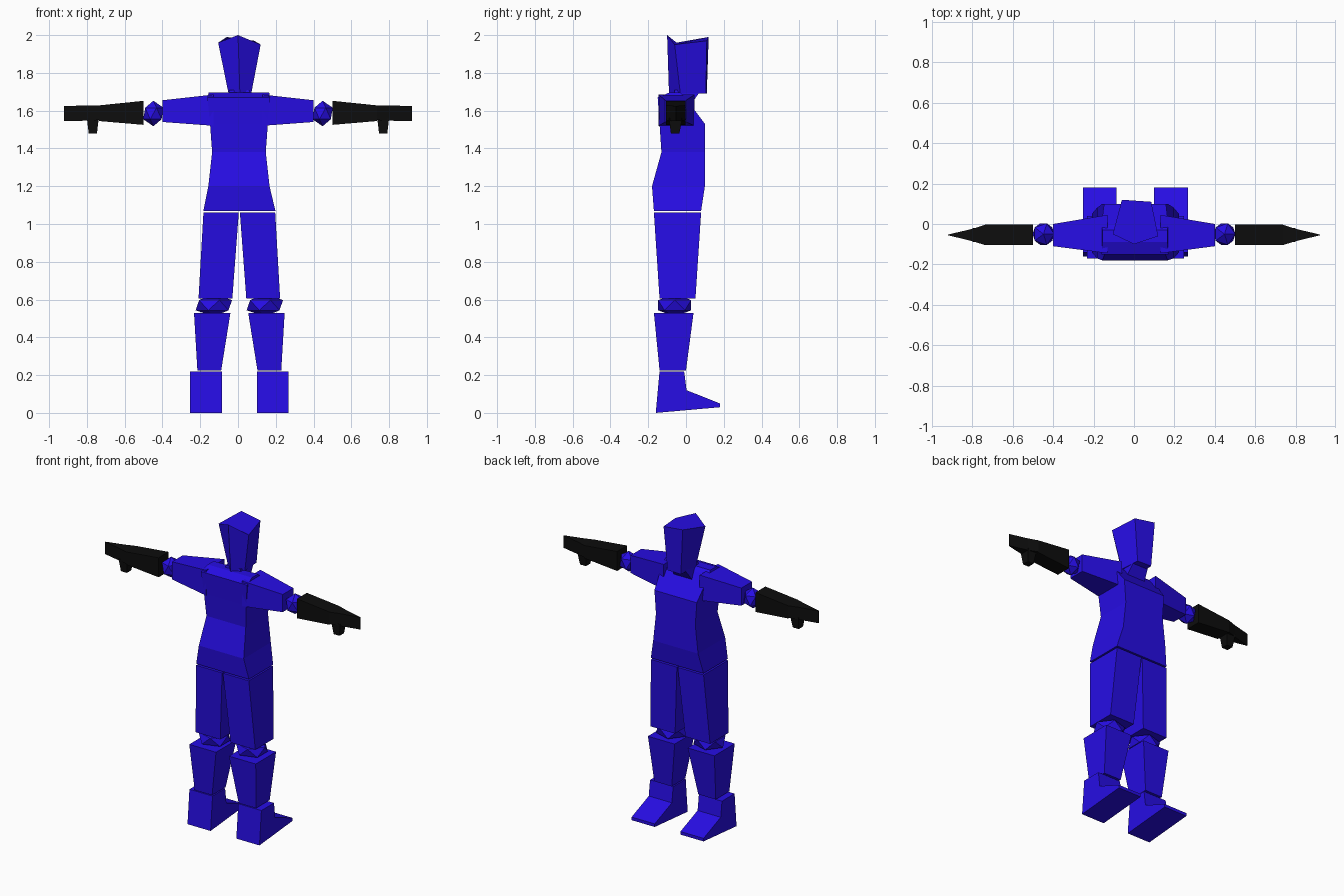
import bpy, bmesh
from mathutils import Vector

if "Cube" in bpy.data.objects:
    bpy.data.objects.remove(bpy.data.objects["Cube"])


def material(name, rgb):
    m = bpy.data.materials.new(name)
    m.diffuse_color = (*rgb, 1)
    m.use_nodes = True
    m.node_tree.nodes["Principled BSDF"].inputs["Base Color"].default_value = m.diffuse_color
    return m


BLUE = material("suit blue", (0.02, 0.004, 0.78))
BLACK = material("gun black", (0.004, 0.004, 0.004))


def finish(name, bm, mat):
    bmesh.ops.recalc_face_normals(bm, faces=bm.faces)
    me = bpy.data.meshes.new(name)
    bm.to_mesh(me)
    bm.free()
    me.materials.append(mat)
    ob = bpy.data.objects.new(name, me)
    bpy.context.collection.objects.link(ob)
    return ob


def loft(name, rings, mat):
    """Skin a stack of point rings and cap both ends."""
    bm = bmesh.new()
    vs = [[bm.verts.new(p) for p in r] for r in rings]
    n = len(vs[0])
    for a, b in zip(vs, vs[1:]):
        for i in range(n):
            j = (i + 1) % n
            bm.faces.new((a[i], a[j], b[j], b[i]))
    bm.faces.new(vs[0])
    bm.faces.new(vs[-1])
    return finish(name, bm, mat)


def zrect(z, x0, x1, y0, y1):
    return [(x0, y0, z), (x1, y0, z), (x1, y1, z), (x0, y1, z)]


def xrect(x, y0, y1, z0, z1):
    return [(x, y0, z0), (x, y1, z0), (x, y1, z1), (x, y0, z1)]


def joint(name, centre, size):
    """Faceted joint block."""
    bm = bmesh.new()
    bmesh.ops.create_icosphere(bm, subdivisions=1, radius=1)
    for v in bm.verts:
        v.co = Vector(c + a * s / 2 for c, a, s in zip(centre, v.co, size))
    finish(name, bm, BLUE)


# Torso, with the chest sloping back to the shoulders
loft("torso", [
    zrect(1.07, -0.183, 0.198, -0.17, 0.08),
    zrect(1.20, -0.157, 0.167, -0.18, 0.10),
    zrect(1.38, -0.137, 0.147, -0.13, 0.10),
    zrect(1.53, -0.148, 0.158, -0.14, 0.10),
    zrect(1.67, -0.162, 0.17, -0.15, -0.005),
    zrect(1.695, -0.155, 0.165, -0.09, -0.03)], BLUE)

# Neck leaning forward
loft("neck", [zrect(1.56, -0.07, 0.08, -0.06, 0.03),
              zrect(1.63, -0.06, 0.07, -0.07, 0.025),
              zrect(1.71, -0.045, 0.06, -0.06, 0.08)], BLUE)

# Angular head, narrow at the chin
loft("head", [
    [(0.01, -0.09, 1.69), (0.07, -0.03, 1.69), (0.06, 0.105, 1.69),
     (-0.04, 0.11, 1.69), (-0.05, -0.03, 1.69)],
    [(0.0, -0.1, 2.0), (0.12, -0.06, 1.95), (0.085, 0.11, 1.97),
     (-0.06, 0.12, 1.99), (-0.105, -0.05, 1.96)]], BLUE)

for s, side in ((1, "right"), (-1, "left")):
    # Arm, elbow and gun
    loft(side + "_arm", [xrect(s * 0.13, -0.145, 0.045, 1.52, 1.685),
                         xrect(s * 0.40, -0.11, 0.0, 1.54, 1.655)], BLUE)
    joint(side + "_elbow", (s * 0.448, -0.05, 1.585), (0.12, 0.125, 0.135))
    loft(side + "_gun_body", [xrect(s * 0.50, -0.105, -0.003, 1.525, 1.652),
                              xrect(s * 0.735, -0.105, -0.003, 1.545, 1.628)], BLACK)
    loft(side + "_gun_tip", [xrect(s * 0.735, -0.105, -0.003, 1.55, 1.628),
                             xrect(s * 0.80, -0.085, -0.024, 1.547, 1.627),
                             xrect(s * 0.92, -0.056, -0.052, 1.545, 1.625)], BLACK)
    loft(side + "_gun_grip", [
        zrect(1.56, s * 0.737, s * 0.80, -0.09, -0.02),
        zrect(1.478, s * 0.747, s * 0.79, -0.08, -0.035)], BLACK)

    # Leg, offset slightly towards the right
    o = 0.007

    def x(a):
        return o + s * a

    loft(side + "_thigh", [zrect(1.06, x(0.003), x(0.19), -0.17, 0.08),
                           zrect(0.605, x(0.037), x(0.216), -0.14, 0.05)], BLUE)
    joint(side + "_knee", (x(0.135), -0.06, 0.57), (0.215, 0.205, 0.12))
    loft(side + "_shin", [zrect(0.53, x(0.047), x(0.24), -0.17, 0.04),
                          zrect(0.225, x(0.096), x(0.222), -0.14, 0.0)], BLUE)

    # Boot with a long flat toe
    outline = [(-0.14, 0.22), (-0.01, 0.22), (0.003, 0.12),
               (0.18, 0.05), (0.18, 0.03), (-0.16, 0.0)]
    loft(side + "_boot", [[(x(a), y, z) for y, z in outline]
                          for a in (0.093, 0.26)], BLUE)
